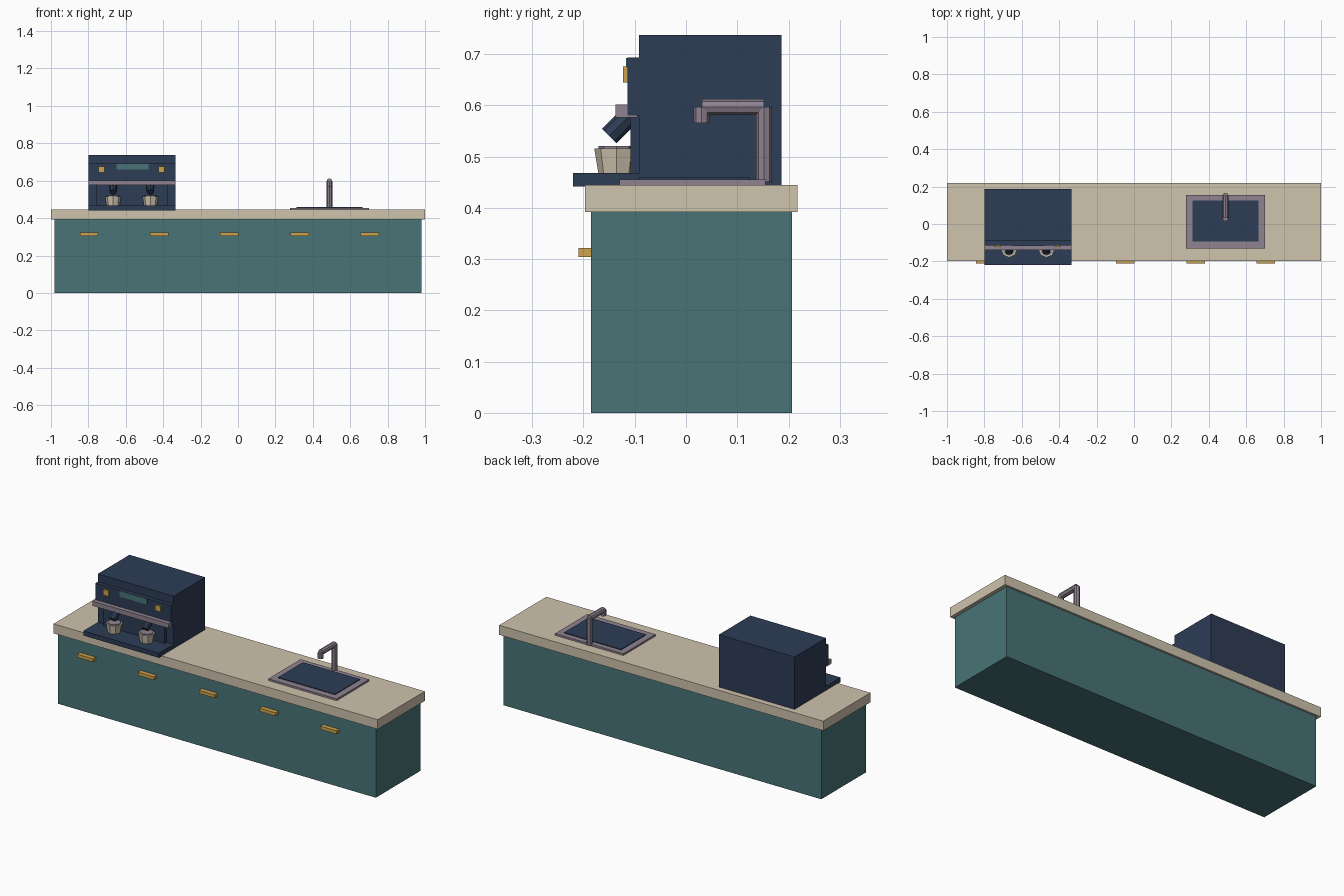
import bpy
from math import radians
from mathutils import Vector

cube = bpy.data.objects.get("Cube")
if cube:
    bpy.data.objects.remove(cube, do_unlink=True)


def material(name, rgb):
    linear = [((c / 255 + 0.055) / 1.055) ** 2.4 for c in rgb] + [1]
    m = bpy.data.materials.new(name)
    m.use_nodes = True
    m.diffuse_color = linear
    m.node_tree.nodes["Principled BSDF"].inputs["Base Color"].default_value = linear
    return m


teal = material("teal paint", (72, 116, 119))
navy = material("navy enamel", (45, 60, 85))
cream = material("cream", (207, 195, 174))
brass = material("brass", (205, 163, 76))
steel = material("warm grey steel", (143, 131, 145))


def box(name, mat, x, y, z):
    """Box from (min, max) pairs on each axis."""
    spans = (x, y, z)
    bpy.ops.mesh.primitive_cube_add(size=1, location=[(a + b) / 2 for a, b in spans])
    ob = bpy.context.object
    ob.name = name
    ob.scale = [b - a for a, b in spans]
    bpy.ops.object.transform_apply(location=False, rotation=False)
    ob.data.materials.append(mat)
    return ob


def rod(name, mat, start, end, r1, r2=None, sides=8):
    """Faceted cylinder or cone between two points."""
    start, end = Vector(start), Vector(end)
    axis = end - start
    bpy.ops.mesh.primitive_cone_add(
        vertices=sides, radius1=r1, radius2=r1 if r2 is None else r2,
        depth=axis.length, location=(start + end) / 2,
        rotation=axis.to_track_quat('Z', 'Y').to_euler())
    ob = bpy.context.object
    ob.name = name
    ob.data.materials.append(mat)
    return ob


# Counter
box("cabinet", teal, (-0.98, 0.98), (-0.185, 0.207), (0, 0.392))
box("worktop", cream, (-1, 1), (-0.197, 0.218), (0.392, 0.445))
for i in range(5):
    x = -0.797 + i * 0.3755
    box(f"drawer_handle_{i + 1}", brass, (x - 0.049, x + 0.049),
        (-0.21, -0.185), (0.304, 0.322))

# Coffee machine
wide = (-0.8, -0.333)
box("machine_body", navy, wide, (-0.092, 0.186), (0.443, 0.737))
box("control_panel", navy, wide, (-0.114, -0.09), (0.58, 0.693))
box("back_splash", navy, (-0.757, -0.377), (-0.108, -0.09), (0.46, 0.59))
box("drip_tray", navy, wide, (-0.22, -0.09), (0.442, 0.468))
box("front_rail", steel, wide, (-0.138, -0.095), (0.576, 0.602))
box("display", teal, (-0.65, -0.479), (-0.117, -0.112), (0.66, 0.692))

for side, knob_x, x in (("right", -0.73, -0.668), ("left", -0.409, -0.468)):
    box(f"{side}_knob", brass, (knob_x - 0.016, knob_x + 0.016),
        (-0.123, -0.112), (0.645, 0.676))
    rod(f"{side}_brew_head", navy, (x, -0.15, 0.54), (x, -0.108, 0.582), 0.02)
    # Cup with an open-looking top: tapered wall, rim and drink
    rod(f"{side}_cup", cream, (x, -0.136, 0.468), (x, -0.136, 0.516), 0.035, 0.043)
    rod(f"{side}_cup_drink", steel, (x, -0.136, 0.515), (x, -0.136, 0.521), 0.035)

# Sink
box("sink_rim", steel, (0.278, 0.7), (-0.13, 0.155), (0.443, 0.455))
box("sink_basin", navy, (0.313, 0.665), (-0.094, 0.125), (0.451, 0.459))

# Tap
x, r = 0.489, 0.0155
rod("tap_post", steel, (x, 0.152, 0.45), (x, 0.152, 0.597), r)
rod("tap_arm", steel, (x, 0.152, 0.597), (x, 0.031, 0.597), r)
rod("tap_spout", steel, (x, 0.03, 0.597), (x, 0.03, 0.566), r)
